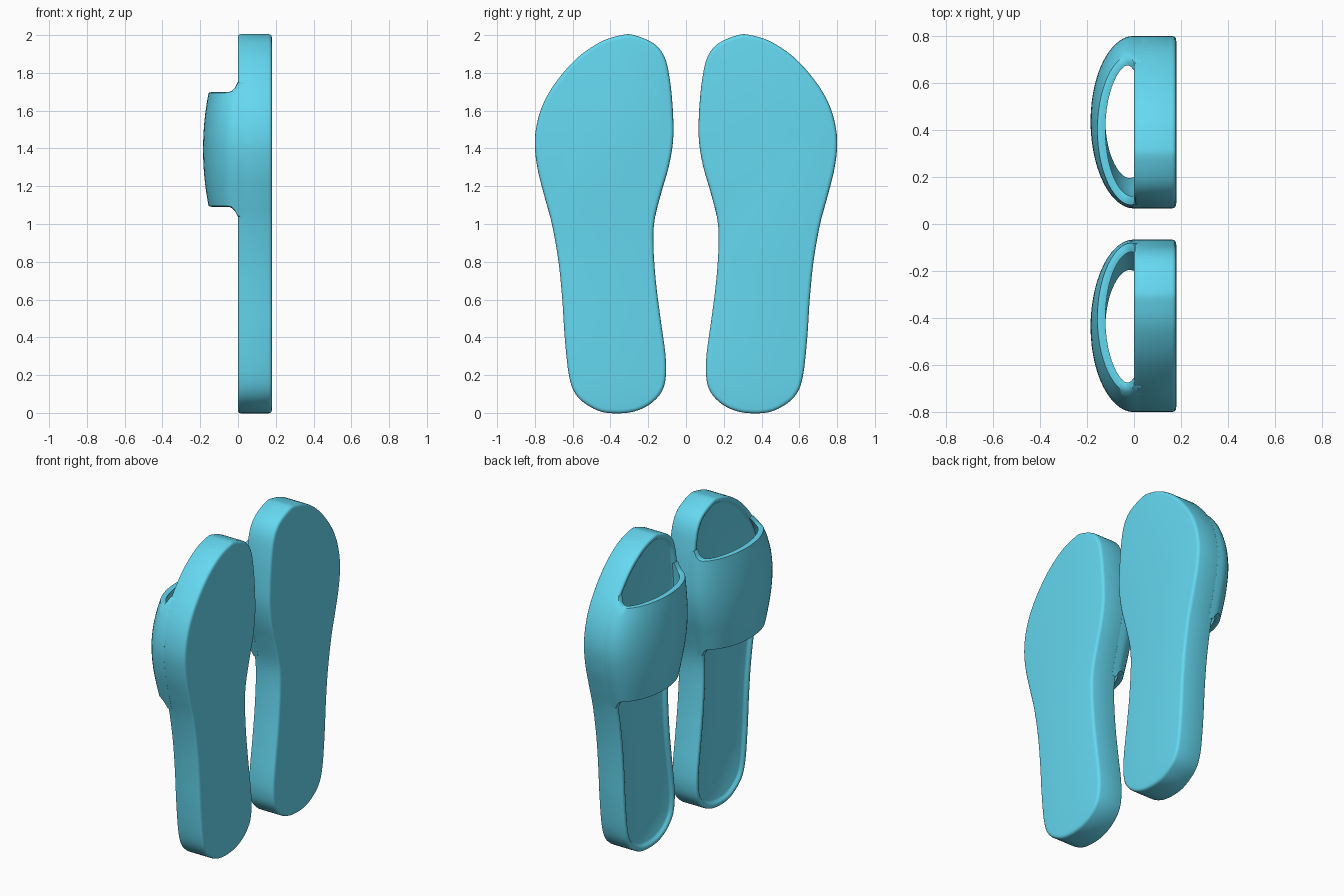
import bpy, bmesh, math
from mathutils import Vector

if "Cube" in bpy.data.objects:
    bpy.data.objects.remove(bpy.data.objects["Cube"])

# Outline of one sole (y, z), clockwise from the toe
OUTLINE = [(.34, 2.0), (.45, 1.965), (.58, 1.875), (.70, 1.735), (.77, 1.60), (.80, 1.45),
           (.787, 1.3), (.75, 1.15), (.71, 1.0), (.675, .8), (.655, .6), (.642, .4),
           (.62, .2), (.585, .1), (.52, .04), (.43, .002), (.30, .002), (.20, .04),
           (.13, .11), (.106, .2), (.11, .32), (.135, .5), (.16, .7), (.173, .9),
           (.165, 1.03), (.13, 1.17), (.09, 1.31), (.068, 1.45), (.07, 1.6),
           (.085, 1.76), (.112, 1.88), (.17, 1.955), (.275, 2.0)]


def smooth_loop(pts, steps=5):
    """Closed Catmull-Rom curve through the points."""
    p = [Vector(q) for q in pts]
    n, out = len(p), []
    for i in range(n):
        a, b, c, d = p[i - 1], p[i], p[(i + 1) % n], p[(i + 2) % n]
        for k in range(steps):
            t = k / steps
            out.append(.5 * (2 * b + (c - a) * t + (2 * a - 5 * b + 4 * c - d) * t * t
                             + (3 * b - a - 3 * c + d) * t ** 3))
    return out


LOOP = smooth_loop(OUTLINE)


def bounds(z):
    """Inner and outer edge (y) of the sole at height z."""
    ys = []
    for a, b in zip(LOOP, LOOP[1:] + LOOP[:1]):
        if (a.y - z) * (b.y - z) <= 0 and a.y != b.y:
            ys.append(a.x + (b.x - a.x) * (z - a.y) / (b.y - a.y))
    return min(ys), max(ys)


mat = bpy.data.materials.new("blue_rubber")
mat.diffuse_color = (.13, .69, .88, 1)
mat.use_nodes = True
mat.node_tree.nodes["Principled BSDF"].inputs["Base Color"].default_value = mat.diffuse_color


def finish(name, bm, angle):
    bmesh.ops.recalc_face_normals(bm, faces=bm.faces)
    me = bpy.data.meshes.new(name)
    bm.to_mesh(me)
    bm.free()
    ob = bpy.data.objects.new(name, me)
    bpy.context.collection.objects.link(ob)
    me.materials.append(mat)
    mirror = ob.modifiers.new("other_foot", 'MIRROR')
    mirror.use_axis = (False, True, False)
    mirror.use_mirror_merge = False
    bpy.ops.object.select_all(action='DESELECT')
    ob.select_set(True)
    bpy.context.view_layer.objects.active = ob
    bpy.ops.object.shade_smooth_by_angle(angle=math.radians(angle))


def bridge(bm, rings, closed):
    pairs = list(zip(rings, rings[1:])) + ([(rings[-1], rings[0])] if closed else [])
    for r, s in pairs:
        for i in range(len(r)):
            j = (i + 1) % len(r)
            bm.faces.new((r[i], r[j], s[j], s[i]))


# Soles: rounded edges, raised rim and recessed footbed
normals = []
for i, p in enumerate(LOOP):
    t = LOOP[(i + 1) % len(LOOP)] - LOOP[i - 1]
    normals.append(Vector((t.y, -t.x)).normalized())   # points inward
PROFILE = [(.18, .022), (.178, .010), (.172, .003), (.162, 0), (.014, 0), (.005, .003),
           (.001, .010), (.001, .022), (.005, .030), (.014, .037), (.020, .048)]
bm = bmesh.new()
rings = [[bm.verts.new((x, p.x + n.x * d, p.y + n.y * d)) for p, n in zip(LOOP, normals)]
         for x, d in PROFILE]
bridge(bm, rings, False)
bm.faces.new(rings[0])
bm.faces.new(rings[-1])
finish("sole", bm, 50)

# Straps: arched band whose edges flare into the sole
N, M, FOOT = 28, 16, .03
bm = bmesh.new()


def strap_point(k, s, inner):
    """k: position across the arch, s: -1..1 along the band."""
    ang = math.pi * min(max(k - 1, 0), N) / N
    top = .185 - .03 * s * s - (.034 if inner else 0)
    h = top * math.sin(ang)
    x = -h if 0 < k < N + 2 else FOOT
    flare = .055 * max(0, 1 - h / .055) ** 2.5
    z = 1.395 + s * (.304 + flare)
    lo, hi = bounds(z)
    inset = .037 if inner else -.0005
    mid, half = (lo + hi) / 2, (hi - lo) / 2 - inset
    return x, mid + half * math.cos(ang), z


# rounded band edges: outer rows, then inner rows back
rows = [(-1 + 2 * i / M, False) for i in range(M + 1)]
rows = [(s * .985 if abs(s) == 1 else s * .96, f) for s, f in rows]
path = rows + [(1.0, None)] + [(s, True) for s, _ in reversed(rows)] + [(-1.0, None)]
rings = []
for s, inner in path:
    ring = []
    for k in range(N + 3):
        if inner is None:
            a, b = Vector(strap_point(k, s, False)), Vector(strap_point(k, s, True))
            co = (a + b) / 2
        else:
            co = strap_point(k, s, inner)
        ring.append(bm.verts.new(co))
    rings.append(ring)
for r, q in zip(rings, rings[1:] + rings[:1]):
    for i in range(N + 2):
        bm.faces.new((r[i], r[i + 1], q[i + 1], q[i]))
# close the two buried feet
for k in (0, N + 2):
    bm.faces.new([r[k] for r in rings])
finish("strap", bm, 50)
